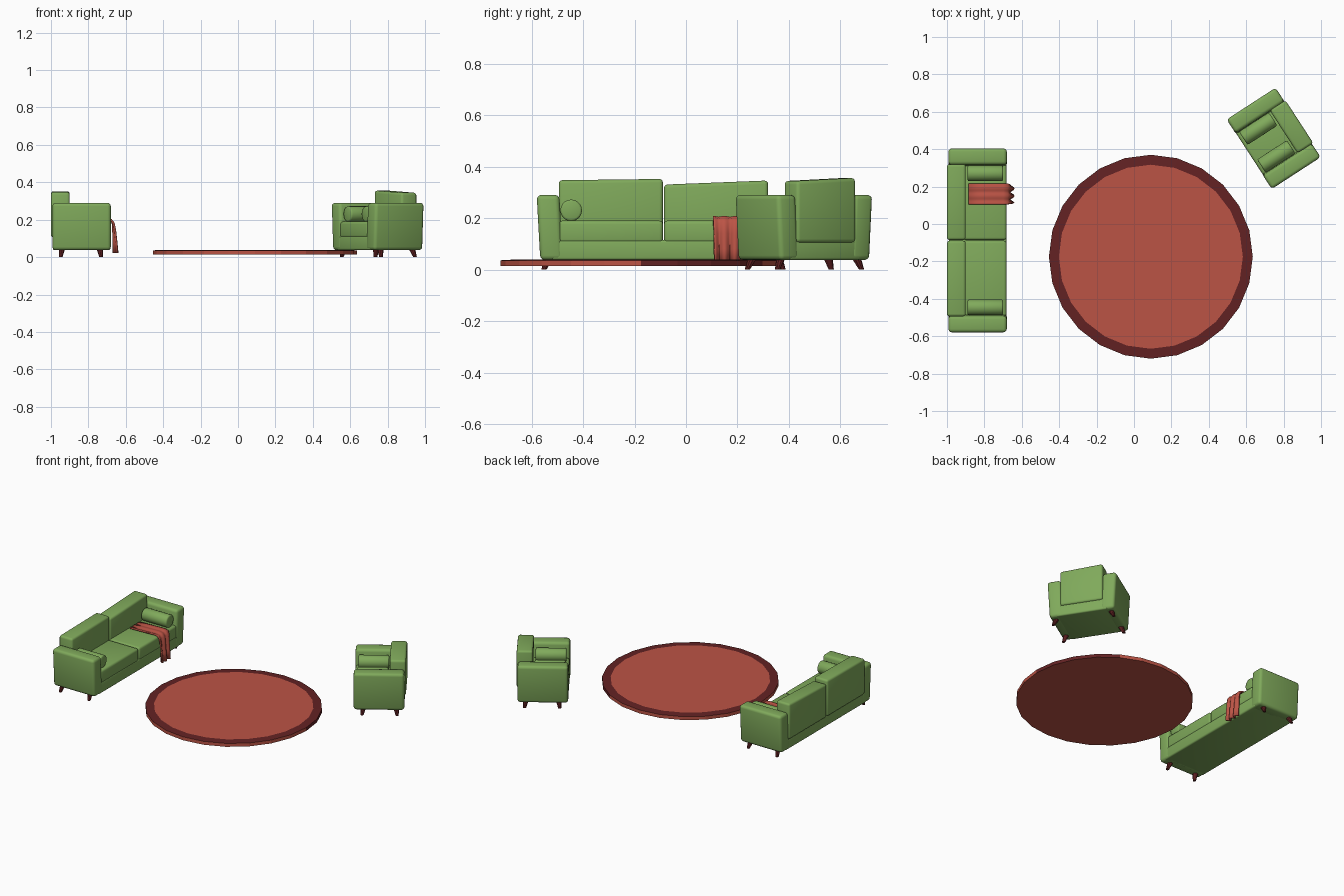
import bpy, bmesh, math
from mathutils import Matrix, Vector

if "Cube" in bpy.data.objects:
    bpy.data.objects.remove(bpy.data.objects["Cube"])


def material(name, rgb):
    m = bpy.data.materials.new(name)
    m.diffuse_color = (*rgb, 1)
    m.use_nodes = True
    m.node_tree.nodes["Principled BSDF"].inputs["Base Color"].default_value = m.diffuse_color
    return m


GREEN = material("green fabric", (0.215, 0.40, 0.105))
RED = material("red wool", (0.50, 0.088, 0.06))
DARK = material("dark red", (0.125, 0.016, 0.017))


def finish(bm, name, mats, place=None, smooth=True):
    bmesh.ops.recalc_face_normals(bm, faces=bm.faces)
    me = bpy.data.meshes.new(name)
    bm.to_mesh(me)
    bm.free()
    for m in mats:
        me.materials.append(m)
    for p in me.polygons:
        p.use_smooth = smooth
    ob = bpy.data.objects.new(name, me)
    bpy.context.collection.objects.link(ob)
    if place:
        ob.matrix_world = place
    return ob


def soft_box(name, x, y, z, place, taper=(0, 0), slope=(0, 0), r=0.014):
    """Rounded box; taper moves the two bottom y sides, slope lifts the top at each y end."""
    bm = bmesh.new()
    bmesh.ops.create_cube(bm, size=1)
    for v in bm.verts:
        i, j, k = (int(c > 0) for c in v.co)
        v.co = (x[i], y[j] + (0 if k else taper[j]), z[k] + (slope[j] if k else 0))
    ob = finish(bm, name, [GREEN], place)
    b = ob.modifiers.new("round", 'BEVEL')
    b.width, b.segments = r, 3
    return ob


def bolster(name, y, place):
    bm = bmesh.new()
    bmesh.ops.create_cone(bm, cap_ends=True, segments=20, radius1=0.042, radius2=0.042, depth=0.19,
                          matrix=Matrix.Translation((0.045, y, 0.23)) @ Matrix.Rotation(math.pi / 2, 4, 'Y'))
    ob = finish(bm, name, [GREEN], place)
    b = ob.modifiers.new("round", 'BEVEL')
    b.width, b.segments, b.limit_method = 0.008, 2, 'ANGLE'


def leg(name, sx, sy, half, place):
    # tapered leg, splayed outwards
    bm = bmesh.new()
    bmesh.ops.create_cone(bm, cap_ends=True, segments=10, radius1=0.010, radius2=0.019, depth=0.05,
                          matrix=Matrix.Translation((0, 0, 0.025)))
    for v in bm.verts:
        t = 1 - v.co.z / 0.05
        v.co += Vector((sx * (0.10 + 0.008 * t), sy * (half - 0.050 + 0.022 * t), 0))
    ob = finish(bm, name, [DARK], place, False)


def seating(kind, centre, angle, half, slopes):
    """Upholstered seat facing local +x, with one cushion pair per entry in slopes."""
    place = Matrix.Translation((*centre, 0)) @ Matrix.Rotation(math.radians(angle), 4, 'Z')
    inner = half - 0.088
    # base between the arms
    soft_box(kind + "_base", (-0.15, 0.158), (-inner - 0.03, inner + 0.03), (0.037, 0.115), place, r=0.01)
    # arms, bolsters and legs on both sides
    for s, side in ((-1, "right"), (1, "left")):
        ys = sorted((s * half, s * inner))
        soft_box(f"{kind}_{side}_arm", (-0.152, 0.16), ys, (0.037, 0.29), place,
                 taper=(-s * 0.014, -s * 0.014), r=0.018)
        bolster(f"{kind}_{side}_bolster", s * (inner - 0.046), place)
        for sx, end in ((-1, "back"), (1, "front")):
            leg(f"{kind}_{end}_{side}_leg", sx, s, half, place)
    # back and seat cushions
    n = len(slopes)
    step = 2 * (inner + 0.004) / n
    for i, sl in enumerate(slopes):
        y0 = -inner - 0.004 + i * step
        ys = (y0 + 0.002, y0 + step - 0.002)
        soft_box(f"{kind}_back_cushion_{i + 1}", (-0.16, -0.06), ys, (0.105, 0.34), place, slope=sl)
        soft_box(f"{kind}_seat_cushion_{i + 1}", (-0.075, 0.158), ys, (0.103, 0.19), place)


seating("sofa", (-0.84, -0.0875), 0, 0.4925, [(0.007, 0.012), (-0.01, 0.006)])
seating("armchair", (0.75, 0.46), 213, 0.2225, [(0.016, 0.004)])

# throw blanket: lies on the sofa seat and hangs in folds over its front
path = [(-0.885, 0.197), (-0.80, 0.199), (-0.70, 0.202), (-0.678, 0.197), (-0.667, 0.18),
        (-0.662, 0.14), (-0.658, 0.08), (-0.655, 0.022)]
bm = bmesh.new()
cols = 20
grid = []
for k, (x, z) in enumerate(path):
    hang = max(0, k - 3) / 4
    row = []
    for j in range(cols + 1):
        t = j / cols
        fold = math.cos(t * 5 * math.pi)
        y = 0.16 + (t - 0.5) * (0.11 - 0.012 * hang)
        row.append(bm.verts.new((x + 0.011 * hang * fold, y, z + 0.002 * (1 - hang) * fold)))
    grid.append(row)
for a, b in zip(grid, grid[1:]):
    for j in range(cols):
        bm.faces.new((a[j], a[j + 1], b[j + 1], b[j]))
throw = finish(bm, "throw_blanket", [RED])
solid = throw.modifiers.new("thickness", 'SOLIDIFY')
solid.thickness, solid.offset = 0.010, 0

# round rug: red disc with a dark border ring
bm = bmesh.new()
rings = []
for r, z in ((0.545, 0.013), (0.545, 0.036), (0.492, 0.039)):
    rings.append([bm.verts.new((0.09 + r * math.cos(i * math.pi / 12), -0.175 + r * math.sin(i * math.pi / 12), z))
                  for i in range(24)])
for k in (0, 1):
    for i in range(24):
        j = (i + 1) % 24
        f = bm.faces.new((rings[k][i], rings[k][j], rings[k + 1][j], rings[k + 1][i]))
        f.material_index = 1 if k == 1 or i < 4 else 0
bm.faces.new(rings[0])
bm.faces.new(rings[2])
finish(bm, "round_rug", [RED, DARK], smooth=False)
